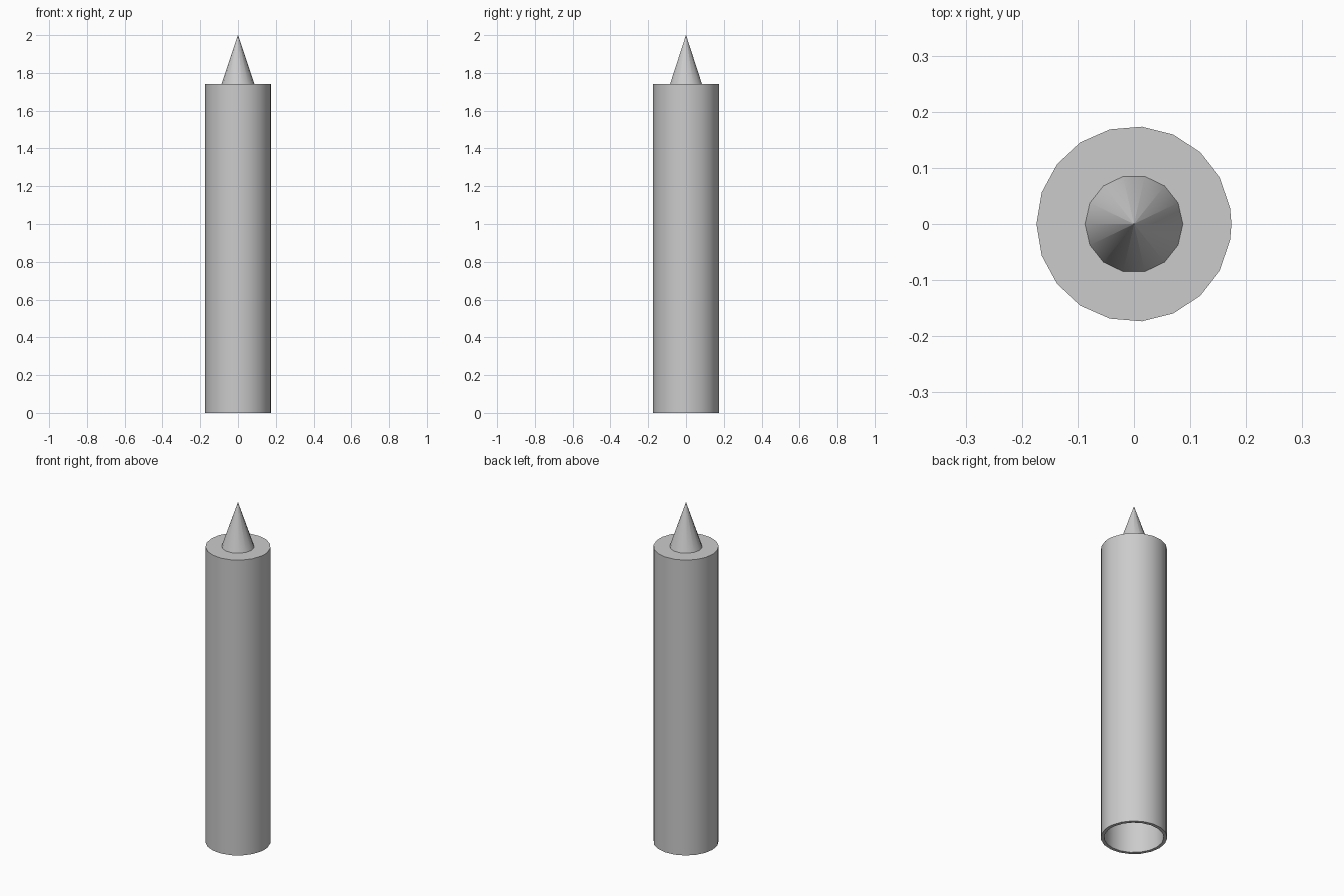
import bpy, bmesh
from math import pi, cos, sin, radians

cube = bpy.data.objects.get("Cube")
if cube:
    bpy.data.objects.remove(cube, do_unlink=True)

GREY = (0.6, 0.6, 0.6, 1)
grey = bpy.data.materials.new("light grey")
grey.use_nodes = True
grey.diffuse_color = GREY
grey.node_tree.nodes["Principled BSDF"].inputs["Base Color"].default_value = GREY


def lathe(name, profile, angles):
    """Sweep (radius, height) points around z; cap both ends."""
    bm = bmesh.new()
    rings = [[bm.verts.new((r * cos(a), r * sin(a), z)) for a in angles]
             for r, z in profile]
    n = len(angles)
    for low, high in zip(rings, rings[1:]):
        for i in range(n):
            j = (i + 1) % n
            bm.faces.new((low[i], low[j], high[j], high[i]))
    bm.faces.new(rings[0][::-1])
    bm.faces.new(rings[-1])
    bmesh.ops.recalc_face_normals(bm, faces=bm.faces[:])
    mesh = bpy.data.meshes.new(name)
    bm.to_mesh(mesh)
    bm.free()
    mesh.materials.append(grey)
    obj = bpy.data.objects.new(name, mesh)
    bpy.context.collection.objects.link(obj)
    bpy.ops.object.select_all(action='DESELECT')
    obj.select_set(True)
    bpy.context.view_layer.objects.active = obj
    bpy.ops.object.shade_smooth_by_angle(angle=radians(40))
    return obj


# Hollow tube, closed at the top and open below, with a seam at +x
SIDES, RADIUS, WALL, TOP = 19, 0.174, 0.018, 1.74
tube_angles = sorted([0] + [(pi + 2 * pi * i / SIDES) % (2 * pi) for i in range(SIDES)])
inner = RADIUS - WALL
lathe("tube", [(inner, TOP - WALL), (inner, 0), (RADIUS, 0), (RADIUS, TOP)], tube_angles)

# Pointed tip
SIDES = 14
tip_angles = [2 * pi * i / SIDES for i in range(SIDES)]
lathe("tip", [(0.087, TOP), (0.0004, 2)], tip_angles)
